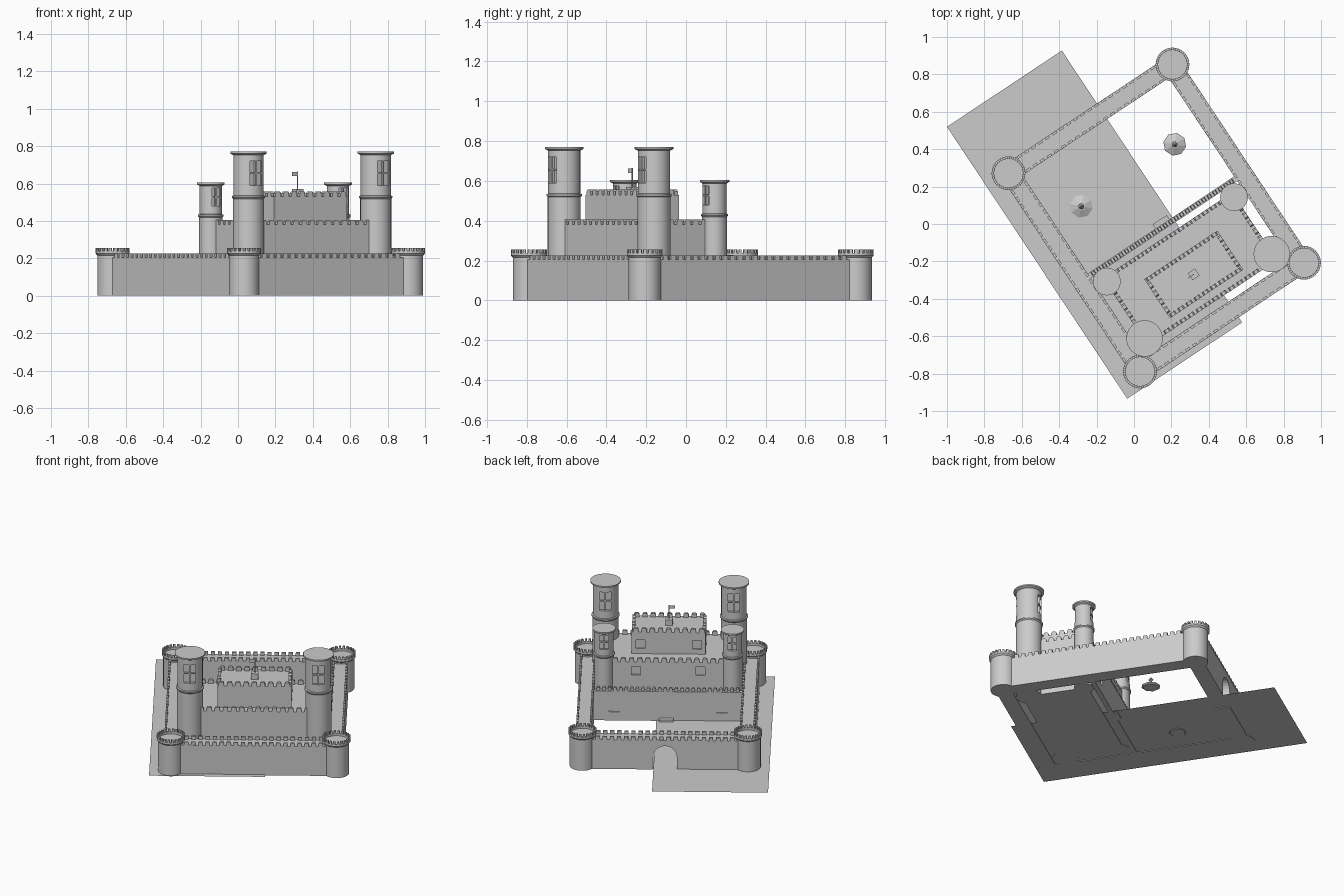
import bpy, bmesh
from math import pi, sin, cos, radians, atan2, hypot
from mathutils import Matrix, Vector

cube = bpy.data.objects.get("Cube")
if cube:
    bpy.data.objects.remove(cube, do_unlink=True)

# The whole castle is laid out square, then turned on the ground
PLACE = Matrix.Translation((0.119, 0.032, 0)) @ Matrix.Rotation(radians(33.55), 4, 'Z')

stone = bpy.data.materials.new("stone_grey")
stone.use_nodes = True
GREY = (0.6, 0.6, 0.6, 1)
stone.diffuse_color = GREY
stone.node_tree.nodes["Principled BSDF"].inputs["Base Color"].default_value = GREY


def finish(bm, name, smooth=False):
    bmesh.ops.recalc_face_normals(bm, faces=bm.faces)
    mesh = bpy.data.meshes.new(name)
    bm.to_mesh(mesh)
    bm.free()
    obj = bpy.data.objects.new(name, mesh)
    bpy.context.collection.objects.link(obj)
    mesh.materials.append(stone)
    obj.matrix_world = PLACE
    if smooth:
        shade(obj)
    return obj


def activate(obj):
    bpy.context.view_layer.update()
    for other in bpy.context.selected_objects:
        other.select_set(False)
    obj.select_set(True)
    bpy.context.view_layer.objects.active = obj


def shade(obj):
    activate(obj)
    bpy.ops.object.shade_smooth_by_angle(angle=radians(30))


def box(bm, x, y, z0, z1, sx, sy):
    m = Matrix.Translation((x, y, (z0 + z1) / 2)) @ Matrix.Diagonal((sx, sy, z1 - z0, 1))
    bmesh.ops.create_cube(bm, size=1, matrix=m)


def prism(bm, outline, x, y, z, turn, depth):
    """Upright outline, given thickness along its own y."""
    m = Matrix.Translation((x, y, z)) @ Matrix.Rotation(turn, 4, 'Z')
    face = bm.faces.new([bm.verts.new(m @ Vector((a, -depth / 2, b))) for a, b in outline])
    new = bmesh.ops.extrude_face_region(bm, geom=[face], use_keep_orig=True)["geom"]
    push = m.to_3x3() @ Vector((0, depth, 0))
    bmesh.ops.translate(bm, verts=[g for g in new if isinstance(g, bmesh.types.BMVert)], vec=push)


def rect(w, z0, z1):
    return [(-w / 2, z0), (w / 2, z0), (w / 2, z1), (-w / 2, z1)]


def arch(w, z0, z1):
    r = w / 2
    curve = [(r * cos(pi * i / 12), z1 - r + r * sin(pi * i / 12)) for i in range(13)]
    return [(-r, z0), (r, z0)] + curve


def merlon(w, h):
    return [(-w / 2, -0.003), (w / 2, -0.003), (w / 2, h * 0.6), (w * 0.28, h),
            (-w * 0.28, h), (-w / 2, h * 0.6)]


def battlement(bm, a, b, z, pitch, outline, thick):
    dx, dy = b[0] - a[0], b[1] - a[1]
    n = round(hypot(dx, dy) / pitch)
    for i in range(n):
        t = (i + 0.5) / n
        prism(bm, outline, a[0] + dx * t, a[1] + dy * t, z, atan2(dy, dx), thick)


def cut(obj, outline, x, y, depth):
    bm = bmesh.new()
    prism(bm, outline, x, y, 0, 0, depth)
    cutter = finish(bm, "cutter")
    cutter.hide_render = True
    activate(obj)
    mod = obj.modifiers.new("cut", 'BOOLEAN')
    mod.operation = 'DIFFERENCE'
    mod.object = cutter
    bpy.ops.object.modifier_apply(modifier=mod.name)
    bpy.data.objects.remove(cutter, do_unlink=True)


def lathe(bm, profile, x, y, steps=32):
    verts = [bm.verts.new((x + r, y, z)) for r, z in profile]
    edges = [bm.edges.new(pair) for pair in zip(verts, verts[1:])]
    bmesh.ops.spin(bm, geom=verts + edges, cent=(x, y, 0), axis=(0, 0, 1),
                   angle=2 * pi, steps=steps)
    bmesh.ops.remove_doubles(bm, verts=bm.verts, dist=1e-5)


# Ground sheet
bm = bmesh.new()
bm.faces.new([bm.verts.new((x, y, 0.004)) for x, y in
              ((-0.663, -0.719), (0.074, -0.719), (0.074, 1.025), (-0.663, 1.025))])
finish(bm, "ground_sheet")

# Outer walls with a double row of battlements
HU, HV, WT, TOP = 0.52, 0.636, 0.05, 0.205
for name, s in (("wall_east", 1), ("wall_west", -1)):
    bm = bmesh.new()
    box(bm, s * HU, 0, 0, TOP, 2 * WT, 2 * HV)
    for off in (-WT + 0.007, WT - 0.007):
        u = s * HU + off
        battlement(bm, (u, -0.56), (u, 0.56), TOP, 0.045, rect(0.027, -0.003, 0.021), 0.013)
    finish(bm, name)
for name, s in (("wall_gate", 1), ("wall_rear", -1)):
    bm = bmesh.new()
    box(bm, 0, s * HV, 0, TOP, 2 * HU - 2 * WT, 2 * WT)
    wall = finish(bm, name)
    if s > 0:
        cut(wall, arch(0.15, -0.05, 0.165), 0, HV, 0.3)
    bm = bmesh.new()
    for off in (-WT + 0.007, WT - 0.007):
        v = s * HV + off
        battlement(bm, (-0.45, v), (0.45, v), TOP, 0.045, rect(0.027, -0.003, 0.021), 0.013)
    finish(bm, name + "_battlements")

# Round corner towers with a flared crown
for su in (-1, 1):
    for sv in (-1, 1):
        x, y = su * 0.526, sv * HV
        bm = bmesh.new()
        lathe(bm, [(0, 0), (0.081, 0), (0.081, 0.215), (0.09, 0.225), (0.09, 0.238),
                   (0.077, 0.238), (0.077, 0.224), (0, 0.224)], x, y)
        finish(bm, "corner_tower", True)
        bm = bmesh.new()
        for i in range(22):
            a = 2 * pi * i / 22
            prism(bm, rect(0.014, -0.003, 0.018), x + 0.0835 * cos(a), y + 0.0835 * sin(a),
                  0.238, a + pi / 2, 0.013)
        finish(bm, "corner_tower_battlements")

# Inner wall with two blind doors and a step
bm = bmesh.new()
box(bm, 0, -0.06, 0, TOP, 0.96, 0.03)
inner = finish(bm, "inner_wall")
for s in (-1, 1):
    cut(inner, arch(0.07, 0.06, 0.14), s * 0.343, -0.045, 0.016)
bm = bmesh.new()
battlement(bm, (-0.46, -0.06), (0.46, -0.06), TOP, 0.036, merlon(0.022, 0.022), 0.02)
finish(bm, "inner_wall_battlements")
bm = bmesh.new()
box(bm, 0.01, -0.033, 0, 0.02, 0.09, 0.03)
finish(bm, "inner_step")

# Two keep blocks, each with a parapet of rounded merlons and two windows
for name, hu, v0, v1, z0, z1, wu, wz in (
        ("lower_keep", 0.415, -0.545, -0.11, 0, 0.38, 0.205, 0.32),
        ("upper_keep", 0.235, -0.487, -0.237, 0.37, 0.53, 0.18, 0.445)):
    bm = bmesh.new()
    box(bm, 0, (v0 + v1) / 2, z0, z1, 2 * hu, v1 - v0)
    keep = finish(bm, name)
    for s in (-1, 1):
        cut(keep, rect(0.058, wz - 0.03, wz + 0.03), s * wu, v1, 0.02)
    bm = bmesh.new()
    e = 0.01
    shape = merlon(0.034, 0.026)
    for v in (v0 + e, v1 - e):
        battlement(bm, (-hu, v), (hu, v), z1, 0.052, shape, 2 * e)
    for u in (-hu + e, hu - e):
        battlement(bm, (u, v0 + 0.02), (u, v1 - 0.02), z1, 0.052, shape, 2 * e)
    finish(bm, name + "_battlements")

# Tall keep towers with a ring, a cap and barred windows front and back
for name, v, r, ring, top, cap, w, z0, z1 in (
        ("rear_keep_tower", -0.502, 0.083, 0.53, 0.77, 0.097, 0.074, 0.59, 0.72),
        ("front_keep_tower", -0.137, 0.062, 0.43, 0.605, 0.074, 0.056, 0.48, 0.575)):
    for s in (-1, 1):
        x = s * 0.408
        bm = bmesh.new()
        lathe(bm, [(0, 0), (r, 0), (r, ring - 0.012), (r + 0.006, ring - 0.005),
                   (r + 0.006, ring + 0.003), (r - 0.002, ring + 0.006), (r - 0.002, top - 0.018),
                   (cap, top - 0.01), (cap, top), (0, top)], x, v)
        tower = finish(bm, name)
        bm = bmesh.new()
        for side in (-1, 1):
            cut(tower, rect(w, z0, z1), x, v + side * (r + 0.01), 0.064)
            y = v + side * (r - 0.016)
            box(bm, x, y, z0, z1, 0.008, 0.014)
            box(bm, x, y, (z0 + z1) / 2 - 0.004, (z0 + z1) / 2 + 0.004, w, 0.012)
        shade(tower)
        finish(bm, name + "_window_bars")

# Flag on a pedestal
bm = bmesh.new()
box(bm, 0, -0.362, 0.525, 0.57, 0.045, 0.045)
finish(bm, "flag_pedestal")
bm = bmesh.new()
lathe(bm, [(0, 0.565), (0.003, 0.565), (0.003, 0.665), (0, 0.665)], 0, -0.362, 8)
finish(bm, "flag_pole")
bm = bmesh.new()
box(bm, -0.018, -0.362, 0.64, 0.662, 0.036, 0.003)
finish(bm, "flag")

# Courtyard fountains
for s in (-1, 1):
    bm = bmesh.new()
    lathe(bm, [(0, 0), (0.05, 0), (0.062, 0.008), (0.025, 0.026), (0.009, 0.032),
               (0.009, 0.05), (0.016, 0.056), (0, 0.075)], s * 0.3, 0.274, 8)
    finish(bm, "fountain")
